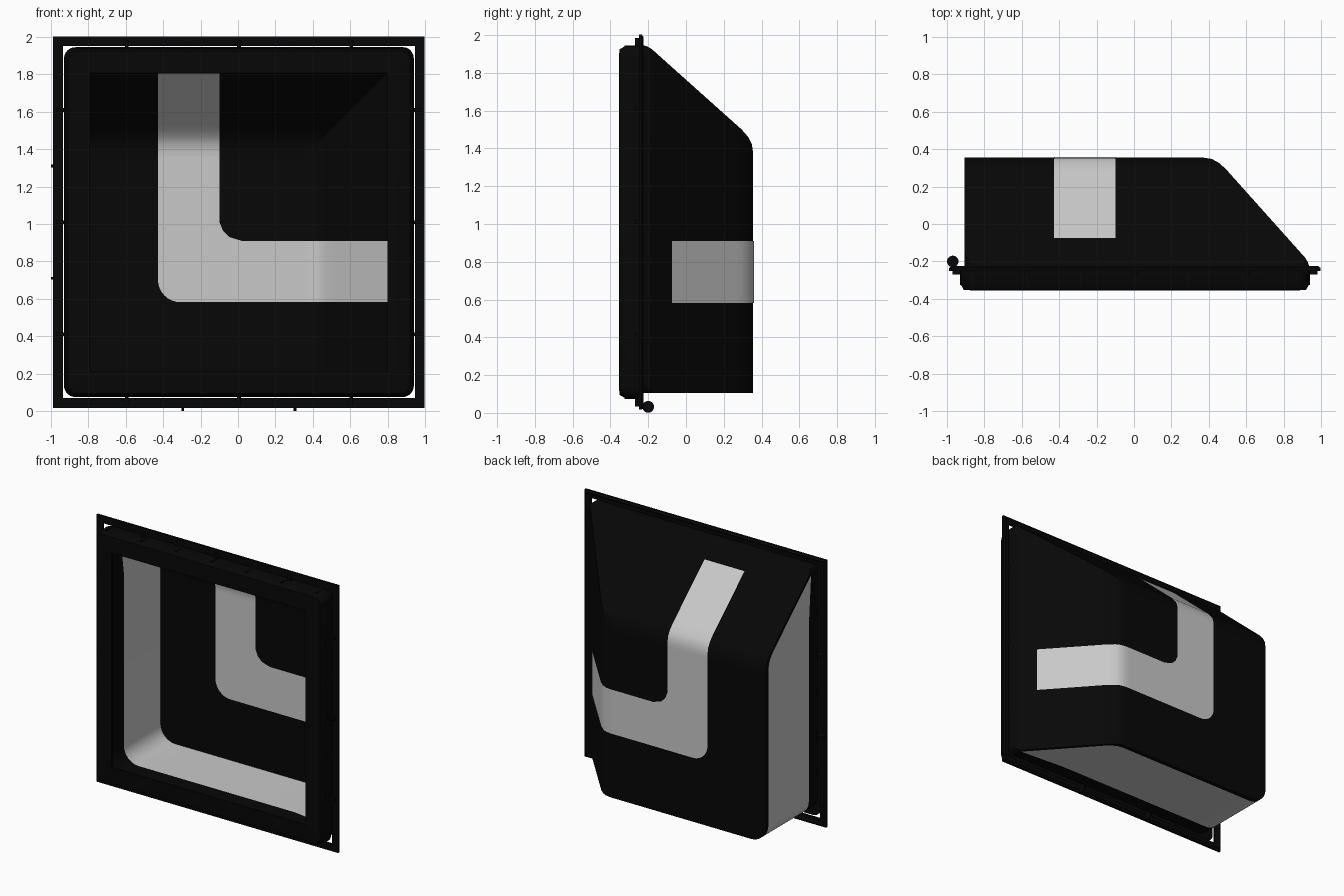
import bpy, bmesh, math
from mathutils import Matrix, Vector

if "Cube" in bpy.data.objects:
    bpy.data.objects.remove(bpy.data.objects["Cube"], do_unlink=True)

CX, CZ = 0.005, 1.01      # centre of the square frame
RIM_BACK = -0.25
# depth of the shell against distance along either axis
PROFILE = [(-1, .355), (.34, .355), (.37, .355), (.415, .348), (.45, .33), (.49, .295),
           (.515, .267), (.89, -.152), (.915, -.18), (.93, -.205), (.94, -.24)]


def material(name, value):
    mat = bpy.data.materials.new(name)
    mat.use_nodes = True
    colour = (value, value, value, 1)
    mat.diffuse_color = colour
    mat.node_tree.nodes["Principled BSDF"].inputs["Base Color"].default_value = colour
    return mat


BLACK = material("matte black", 0.002)
PALE = material("pale grey", 0.58)


def finish(name, bm, mats, smooth=True):
    bmesh.ops.recalc_face_normals(bm, faces=bm.faces)
    mesh = bpy.data.meshes.new(name)
    bm.to_mesh(mesh)
    bm.free()
    obj = bpy.data.objects.new(name, mesh)
    bpy.context.collection.objects.link(obj)
    for mat in mats:
        mesh.materials.append(mat)
    if smooth:
        bpy.ops.object.select_all(action='DESELECT')
        obj.select_set(True)
        bpy.context.view_layer.objects.active = obj
        bpy.ops.object.shade_smooth_by_angle(angle=math.radians(35))


def rounded(points, radii, steps=8):
    """Right-angled outline with an arc at each corner."""
    out = []
    for i, (point, r) in enumerate(zip(points, radii)):
        p = Vector(point)
        a = (Vector(points[i - 1]) - p).normalized() * r
        b = (Vector(points[(i + 1) % len(points)]) - p).normalized() * r
        for k in range(steps + 1 if r else 1):
            t = math.pi / 2 * k / steps
            out.append(p + a + b - b * math.cos(t) - a * math.sin(t))
    return out


def square(lo, hi, radii):
    return rounded([(lo, lo), (hi, lo), (hi, hi), (lo, hi)], radii)


def depth(u):
    for (u0, y0), (u1, y1) in zip(PROFILE, PROFILE[1:]):
        if u <= u1:
            return y0 + (y1 - y0) * (u - u0) / (u1 - u0)
    return PROFILE[-1][1]


def draped(outline, offset):
    """Flat outline cut at the bends, then pushed back to the shell depth."""
    bm = bmesh.new()
    bm.faces.new([bm.verts.new((p.x, 0, p.y + CZ)) for p in outline])
    bmesh.ops.triangulate(bm, faces=bm.faces)
    cuts = [((1, 0, -1), (0, 0, CZ))]
    for u, _ in PROFILE[1:-1]:
        cuts += [((1, 0, 0), (u, 0, 0)), ((0, 0, 1), (0, 0, u + CZ))]
    for normal, origin in cuts:
        bmesh.ops.bisect_plane(bm, geom=bm.verts[:] + bm.edges[:] + bm.faces[:],
                               dist=1e-5, plane_co=origin, plane_no=normal)
    for v in bm.verts:
        v.co.y = min(depth(v.co.x), depth(v.co.z - CZ)) + offset
    return bm


def skin(name, lo, hi, offset, levels):
    """Back sheet with walls drawn forward in (step, level, material) bands."""
    bm = draped(square(lo, hi, (.12, .05, .05, .05)), offset)
    for step, level, index in levels:
        edges = [e for e in bm.edges if e.is_boundary]
        for item in bmesh.ops.extrude_edge_only(bm, edges=edges)["geom"]:
            if isinstance(item, bmesh.types.BMVert):
                item.co.y = max(min(item.co.y - step, level), RIM_BACK)
            elif isinstance(item, bmesh.types.BMFace):
                item.material_index = index
        bmesh.ops.remove_doubles(bm, verts=bm.verts, dist=1e-5)
    finish(name, bm, (BLACK, PALE))


# Outer and inner skins: sloped black back, pale straight walls, black skirt
skin("outer_shell", -.905, .935, 0, ((.03, 1, 0), (0, -.15, 1), (0, RIM_BACK, 0)))
skin("inner_lining", -.882, .915, -.004, ((0, -.08, 1), (0, RIM_BACK, 0)))

# L-shaped pale band on both sides of the shell
LO, MID, END = -.428, -.1, .825
band_outline = rounded([(LO, LO), (END, LO), (END, MID), (MID, MID), (MID, END), (LO, END)],
                       (.12, 0, 0, .12, 0, 0))
for side, offset in (("outer", .004), ("inner", -.008)):
    finish(side + "_corner_band", draped(band_outline, offset), (PALE,))


def ring(name, sections):
    """Closed square ring from (half size, corner radius, y) sections."""
    bm = bmesh.new()
    loops = []
    for half, r, y in sections:
        loops.append([bm.verts.new((p.x + CX, y, p.y + CZ))
                      for p in square(-half, half, (r,) * 4)])
    for i, loop in enumerate(loops):
        prev = loops[i - 1]
        for k in range(len(loop)):
            bm.faces.new((prev[k - 1], prev[k], loop[k], loop[k - 1]))
    finish(name, bm, (BLACK,))


# Front rim with an inward lip, and the thin outer flange
ring("front_rim", [(.935, .06, RIM_BACK), (.93, .06, -.325), (.915, .05, -.352),
                   (.87, .04, -.355), (.797, .01, -.355), (.795, .01, -.345),
                   (.87, .04, -.32), (.89, .04, RIM_BACK)])
ring("outer_flange", [(.993, 0, -.25), (.993, 0, -.235), (.941, 0, -.235), (.941, 0, -.25)])
ring("flange_bead", [(.993, 0, -.235), (.98, 0, -.225), (.965, 0, -.235)])


def box(bm, centre, size):
    made = bmesh.ops.create_cube(bm, size=1)["verts"]
    for v in made:
        v.co = Vector([c + s * k for c, s, k in zip(centre, size, v.co)])


# Brackets across the gap and shallow ribs, repeated on all four sides
bm = bmesh.new()
for side in (-1, 1):
    for u in (-.6, 0, .6):
        box(bm, (CX + u, -.255, CZ + side * .95), (.02, .03, .05))
        box(bm, (CX + side * .95, -.255, CZ + u), (.05, .03, .02))
    for u in (-.9, -.6, -.3, 0, .3, .6, .9):
        box(bm, (CX + u * .96, -.29, CZ + side * .93), (.012, .07, .012))
        box(bm, (CX + side * .93, -.29, CZ + u * .96), (.012, .07, .012))
finish("rim_brackets", bm, (BLACK,), smooth=False)

# Thin round lugs behind the flange on the right and bottom edges
bm = bmesh.new()
for u in (-.3, .3):
    for place, axis in (((-.969, -.2, CZ + u), 'Z'), ((CX + u, -.2, .032), 'Y')):
        turn = Matrix.Rotation(math.pi / 2 if axis == 'Y' else 0, 4, 'Y')
        bmesh.ops.create_cone(bm, cap_ends=True, segments=20, radius1=.031, radius2=.031,
                              depth=.014, matrix=Matrix.Translation(place) @ turn)
        box(bm, (place[0], -.225, place[2]), (.014, .03, .014))
finish("round_lugs", bm, (BLACK,))
